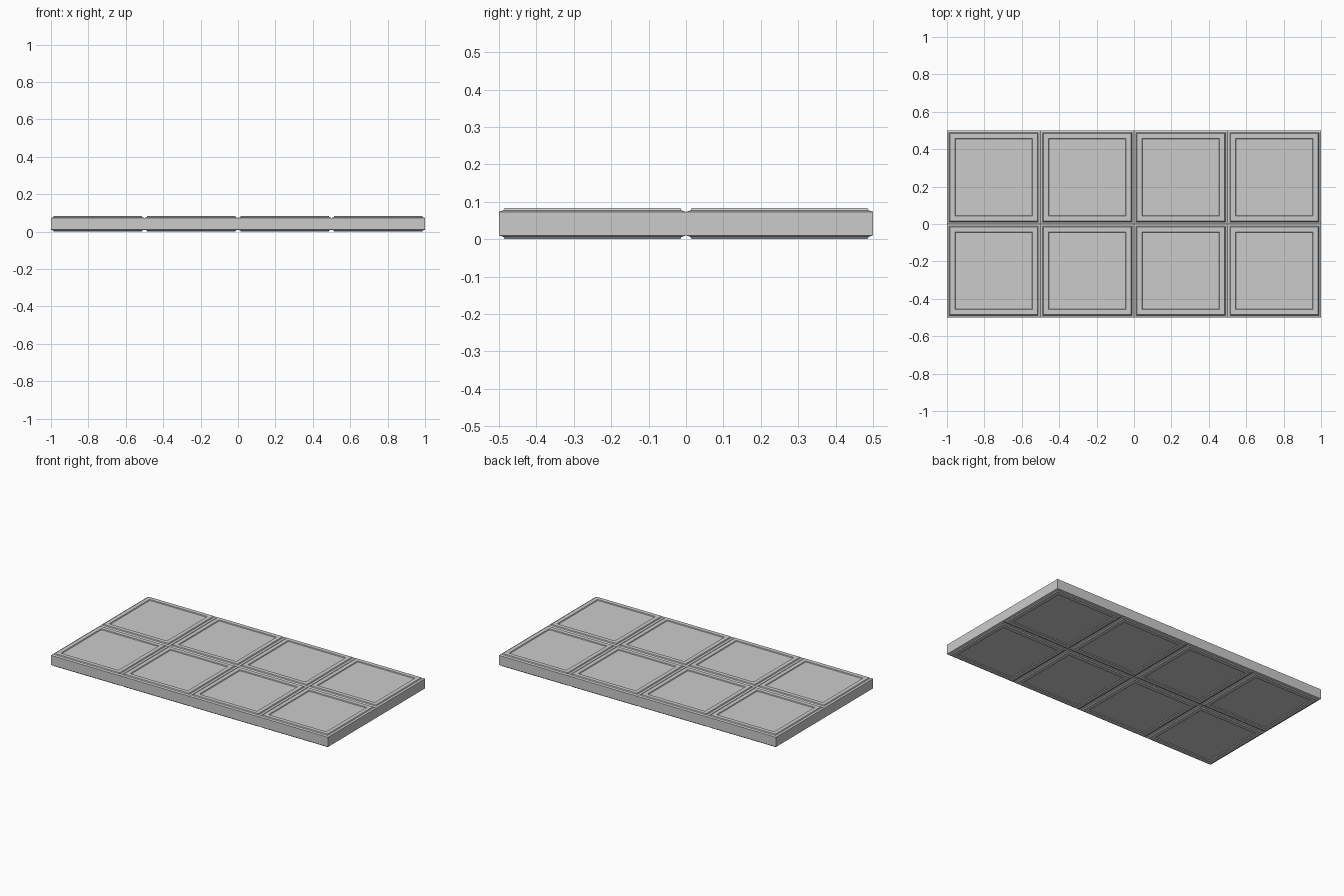
import bpy, bmesh

if "Cube" in bpy.data.objects:
    bpy.data.objects.remove(bpy.data.objects["Cube"])

H = 0.083     # total thickness
LIP = 0.010   # height of the raised rims above the groove level
bm = bmesh.new()

# core slab: 4 x 2 grid of tiles, extruded to thickness
bmesh.ops.create_grid(bm, x_segments=4, y_segments=2, size=1.0)
for v in bm.verts:
    v.co.y *= 0.5
    v.co.z = LIP
ext = bmesh.ops.extrude_face_region(bm, geom=bm.faces[:])
for e in ext["geom"]:
    if isinstance(e, bmesh.types.BMVert):
        e.co.z = H - LIP
bmesh.ops.recalc_face_normals(bm, faces=bm.faces[:])

# framed panels on top and bottom: slope, small step, rim, recessed panel
tiles = [f for f in bm.faces if abs(f.normal.z) > 0.9]
for width, rise in ((0.012, 0.004), (0.003, 0.006), (0.027, 0.0), (0.003, -0.005)):
    bmesh.ops.inset_individual(bm, faces=tiles, thickness=width, use_even_offset=True)
    for f in tiles:
        s = 1 if f.calc_center_median().z > H / 2 else -1
        for v in f.verts:
            v.co.z += s * rise
bmesh.ops.recalc_face_normals(bm, faces=bm.faces[:])

me = bpy.data.meshes.new("tiled_slab")
bm.to_mesh(me)
bm.free()
ob = bpy.data.objects.new("tiled_slab", me)
bpy.context.collection.objects.link(ob)
